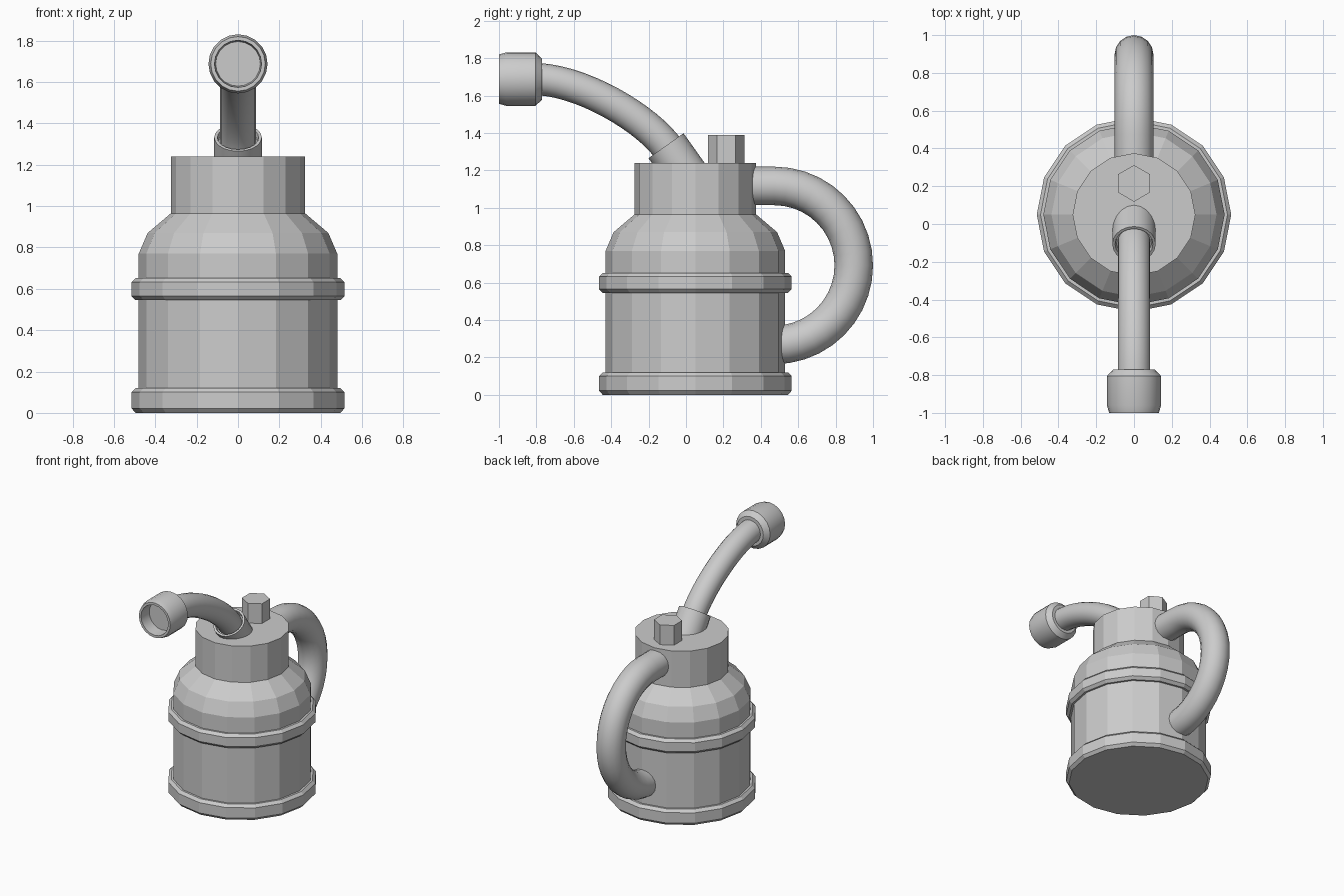
import bpy, bmesh
from math import sin, cos, pi, radians
from mathutils import Vector

if "Cube" in bpy.data.objects:
    bpy.data.objects.remove(bpy.data.objects["Cube"])

X = Vector((1, 0, 0))


def skin(name, rings, sides, phase=0.0, smooth=False):
    """Skin circular sections (centre, direction, radius) lying along the x = 0 plane."""
    bm = bmesh.new()
    loops = []
    for c, d, r in rings:
        n = d.cross(X)
        angles = [phase + 2 * pi * i / sides for i in range(sides)]
        loops.append([bm.verts.new(c + r * (cos(a) * X + sin(a) * n)) for a in angles])
    for a, b in zip(loops, loops[1:]):
        for i in range(sides):
            j = (i + 1) % sides
            bm.faces.new((a[i], a[j], b[j], b[i]))
    bm.faces.new(loops[0][::-1])
    bm.faces.new(loops[-1])
    mesh = bpy.data.meshes.new(name)
    bm.to_mesh(mesh)
    bm.free()
    ob = bpy.data.objects.new(name, mesh)
    bpy.context.collection.objects.link(ob)
    if smooth:
        bpy.ops.object.select_all(action='DESELECT')
        ob.select_set(True)
        bpy.context.view_layer.objects.active = ob
        bpy.ops.object.shade_smooth_by_angle(angle=radians(35))
    return ob


def lathe(name, origin, axis, profile, sides, **kw):
    """Turn a (radius, height) profile around an axis."""
    o, d = Vector(origin), Vector(axis).normalized()
    return skin(name, [(o + d * h, d, r) for r, h in profile], sides, **kw)


def tube(name, pts, radius, sides):
    """Sweep a round section along a path."""
    rings = []
    for i, p in enumerate(pts):
        d = (pts[min(i + 1, len(pts) - 1)] - pts[max(i - 1, 0)]).normalized()
        rings.append((p, d, radius))
    return skin(name, rings, sides, smooth=True)


UP = (0, 0, 1)
BODY = (0, 0.05, 0)

# Can body with base rim, middle band, shoulder and neck
lathe("body", BODY, UP, [
    (0.495, 0), (0.515, 0.022), (0.515, 0.10), (0.495, 0.12), (0.48, 0.12),
    (0.48, 0.545), (0.495, 0.545), (0.515, 0.565), (0.515, 0.632), (0.495, 0.652), (0.48, 0.652),
    (0.48, 0.77), (0.437, 0.87), (0.325, 0.965), (0.325, 1.24)], 16)

# Hexagonal filler cap
lathe("filler_cap", (0, 0.215, 1.2), UP, [(0.097, 0), (0.097, 0.19)], 6, phase=pi / 6)

# Tilted collar with a shallow recess at its mouth
lean = Vector((0, -0.58, 0.815)).normalized()
mouth = Vector((0, -0.107, 1.332))
lathe("spout_collar", mouth, lean, [
    (0.115, -0.24), (0.115, 0), (0.10, 0), (0.095, -0.025)], 20, smooth=True)

# Curved spout
p0, p1 = mouth, Vector((0, -0.231, 1.488))
p2, p3 = Vector((0, -0.55, 1.675)), Vector((0, -0.79, 1.688))
path = [mouth - lean * 0.1]
for k in range(15):
    t = k / 14
    s = 1 - t
    path.append(p0 * s**3 + p1 * (3 * s * s * t) + p2 * (3 * s * t * t) + p3 * t**3)
tube("spout", path, 0.086, 20)

# Nozzle with an open, recessed front
lathe("nozzle", (0, -0.77, 1.688), (0, -1, 0), [
    (0.11, 0), (0.143, 0.035), (0.143, 0.19), (0.132, 0.23), (0.114, 0.23), (0.108, 0.14)],
    20, smooth=True)

# D-shaped handle
arc = [Vector((0, 0.472 + 0.425 * sin(pi * k / 20), 0.692 + 0.425 * cos(pi * k / 20)))
       for k in range(21)]
tube("handle", [Vector((0, 0.28, 1.117))] + arc + [Vector((0, 0.40, 0.267))], 0.103, 16)
